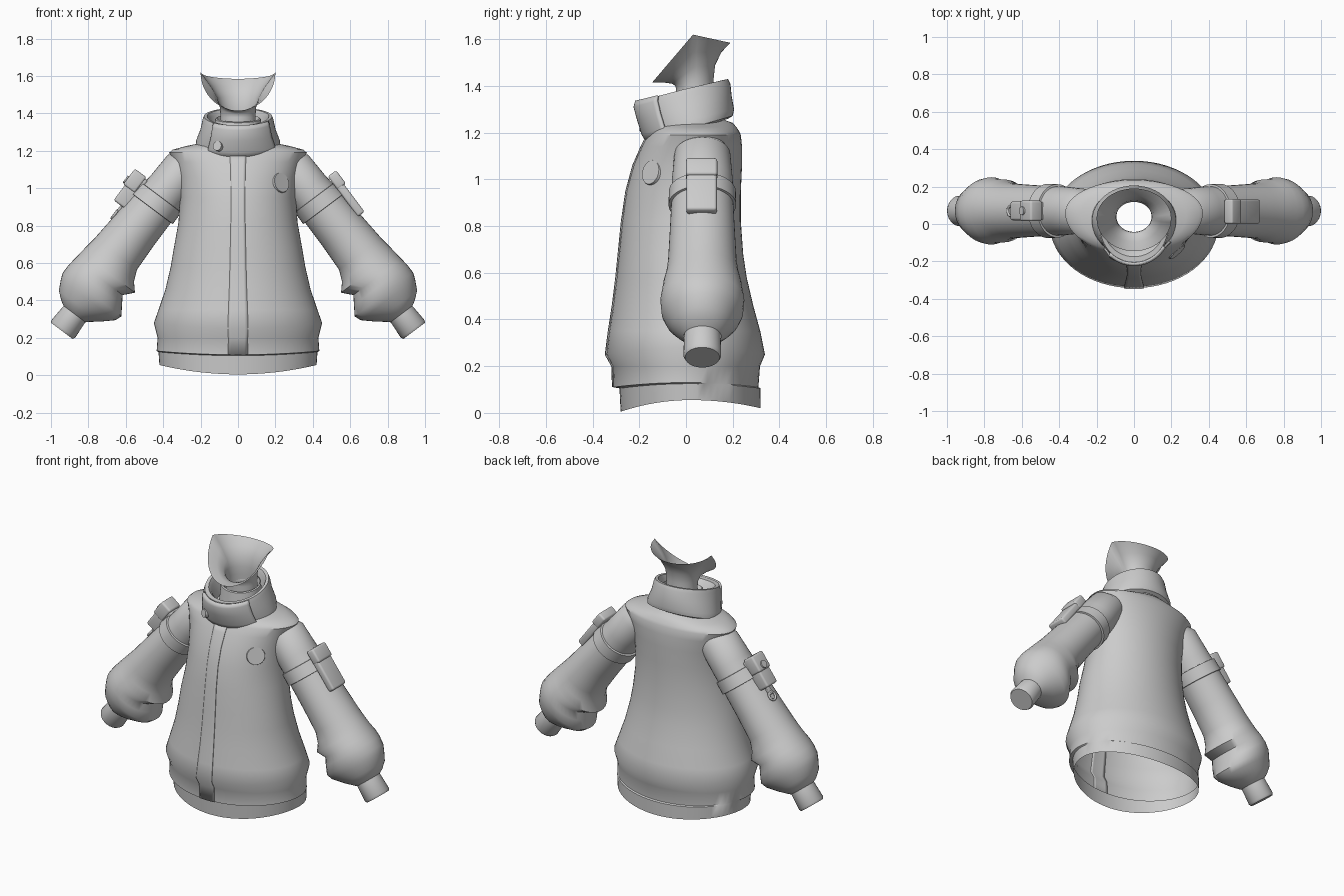
import bpy, bmesh, math
from mathutils import Matrix, Vector

if "Cube" in bpy.data.objects:
    bpy.data.objects.remove(bpy.data.objects["Cube"])

grey = bpy.data.materials.new("plain_grey")
grey.use_nodes = True
COLOUR = (0.6, 0.6, 0.6, 1)
grey.diffuse_color = COLOUR
grey.node_tree.nodes["Principled BSDF"].inputs["Base Color"].default_value = COLOUR

FRONT = -math.pi / 2


def finish(name, bm, angle=40):
    bmesh.ops.recalc_face_normals(bm, faces=bm.faces)
    mesh = bpy.data.meshes.new(name)
    bm.to_mesh(mesh)
    bm.free()
    mesh.materials.append(grey)
    mesh.polygons.foreach_set("use_smooth", [True] * len(mesh.polygons))
    mesh.set_sharp_from_angle(angle=math.radians(angle))
    obj = bpy.data.objects.new(name, mesh)
    bpy.context.collection.objects.link(obj)
    return obj


def ring(rx, yf, yb, z, zf=0, zb=0, cx=0, cy=None):
    """Oval section: half width, front y, back y, side height, front/back height change."""
    return rx, yf, yb, z, zf, zb, cx, (yf + yb) / 2 if cy is None else cy


def loft(name, rings, matrix=Matrix(), start=0, sweep=math.tau, steps=48,
         grow=0, power=1, cap=False, angle=40):
    bm = bmesh.new()
    closed = sweep >= math.tau
    count = steps if closed else steps + 1
    rows = []
    for rx, yf, yb, z, zf, zb, cx, cy in rings:
        row = []
        for i in range(count):
            a = start + sweep * i / steps
            c, s = math.cos(a), math.sin(a)
            ry = (yb - cy if s > 0 else cy - yf) + grow
            lift = (zb if s > 0 else zf) * abs(s) ** power
            p = Vector((cx + (rx + grow) * c, cy + ry * s, z + lift))
            row.append(bm.verts.new(matrix @ p))
        rows.append(row)
    for low, high in zip(rows, rows[1:]):
        for i in range(steps):
            j = (i + 1) % count
            bm.faces.new((low[i], low[j], high[j], high[i]))
    if cap:
        bm.faces.new(rows[-1])
    return finish(name, bm, angle)


def solidify(obj, thickness):
    mod = obj.modifiers.new("thickness", "SOLIDIFY")
    mod.thickness = thickness
    mod.offset = 0


def box(name, matrix, low, high, bevel=0.012):
    low, high = Vector(low), Vector(high)
    bm = bmesh.new()
    shape = Matrix.Translation((low + high) / 2) @ Matrix.Diagonal((*(high - low), 1))
    bmesh.ops.create_cube(bm, size=1, matrix=shape)
    bmesh.ops.bevel(bm, geom=bm.edges[:], offset=bevel, segments=3, profile=0.5,
                    affect="EDGES")
    bm.transform(matrix)
    return finish(name, bm)


def disc(name, centre, normal, radius, depth, matrix=Matrix()):
    bm = bmesh.new()
    turn = Vector(normal).to_track_quat("Z", "Y").to_matrix().to_4x4()
    bmesh.ops.create_cone(bm, cap_ends=True, segments=28, radius1=radius,
                          radius2=radius * 0.93, depth=depth,
                          matrix=matrix @ Matrix.Translation(centre) @ turn)
    return finish(name, bm)


# Jacket body, open at the bottom, with a stepped hem band
hem = [
    ring(0.42, -0.28, 0.32, 0.055, -0.05, -0.035),
    ring(0.425, -0.285, 0.32, 0.125, -0.02, -0.02),
]
body = [
    ring(0.435, -0.312, 0.31, 0.13, -0.02, -0.02),
    ring(0.43, -0.315, 0.317, 0.2),
    ring(0.45, -0.343, 0.338, 0.28, -0.03, -0.03),
    ring(0.425, -0.33, 0.318, 0.35),
    ring(0.388, -0.313, 0.288, 0.46),
    ring(0.36, -0.298, 0.26, 0.58),
    ring(0.343, -0.288, 0.245, 0.68),
    ring(0.318, -0.274, 0.235, 0.82, cy=0.0),
    ring(0.31, -0.255, 0.235, 0.95, cy=0.02),
    ring(0.322, -0.225, 0.24, 1.06, cy=0.04),
    ring(0.345, -0.19, 0.24, 1.14, cy=0.055),
    ring(0.368, -0.165, 0.235, 1.19, cy=0.06),
    ring(0.35, -0.155, 0.228, 1.206, cy=0.06),
    ring(0.28, -0.145, 0.215, 1.225, cy=0.05),
    ring(0.2, -0.12, 0.2, 1.242),
    ring(0.12, -0.06, 0.15, 1.26),
]
loft("jacket_body", hem + body, steps=64, power=2)

# Narrow closing strip down the front
strip = loft("front_placket", body[:12], start=FRONT - 0.12, sweep=0.24, steps=6,
             grow=0.002, power=2)
solidify(strip, 0.006)

# Tilted collar with thickness, and its overlapping front flap
collar = [
    ring(0.2, -0.12, 0.18, 1.21, -0.04, 0.05),
    ring(0.226, -0.155, 0.2, 1.222, -0.07, 0.05),
    ring(0.224, -0.178, 0.206, 1.255, -0.06, 0.045),
    ring(0.202, -0.197, 0.196, 1.31, -0.055, 0.045),
    ring(0.19, -0.212, 0.19, 1.365, -0.055, 0.045),
    ring(0.182, -0.205, 0.18, 1.385, -0.05, 0.045),
    ring(0.165, -0.175, 0.16, 1.386, -0.05, 0.04),
    ring(0.155, -0.15, 0.15, 1.365, -0.05, 0.04),
    ring(0.14, -0.1, 0.14, 1.25),
]
loft("collar", collar)
flap = loft("collar_flap", collar[1:6], start=FRONT - 0.75, sweep=1.75, steps=20, grow=0.006)
solidify(flap, 0.014)
disc("collar_button", (-0.105, -0.175, 1.225), (-0.45, -0.88, 0.15), 0.027, 0.03)

# Inner shirt collar and neck, flaring into the open jaw edge
loft("inner_collar", [
    ring(0.13, -0.085, 0.14, 1.25),
    ring(0.122, -0.075, 0.135, 1.37, -0.02, 0.02),
    ring(0.115, -0.068, 0.128, 1.375, -0.02, 0.02),
    ring(0.1, -0.05, 0.12, 1.34),
])
loft("neck", [
    ring(0.1, -0.05, 0.13, 1.25),
    ring(0.094, -0.042, 0.12, 1.38),
    ring(0.096, -0.045, 0.118, 1.43, -0.03, 0.0),
    ring(0.108, -0.06, 0.125, 1.48, -0.07, 0.01),
    ring(0.145, -0.095, 0.152, 1.545, -0.13, 0.0),
    ring(0.2, -0.145, 0.19, 1.62, -0.205, -0.035, cy=0.03),
], angle=60)

# Chest badge
disc("chest_badge", (0.23, -0.148, 1.03), (0.66, -0.72, 0.2), 0.056, 0.012)

# Arm frame: x points out of the sleeve, y to the back, z down the arm
arm = Matrix(((0.8, 0, 0.6, 0.37), (0, 1, 0, 0.07), (0.6, 0, -0.8, 1.0), (0, 0, 0, 1)))
MIRROR = Matrix.Diagonal((-1, 1, 1, 1))


def section(s, inner, outer, depth):
    return ring((outer - inner) / 2, -depth, depth, s, cx=(inner + outer) / 2)


sleeve = [
    section(-0.2, -0.1, 0.06, 0.09),
    section(-0.14, -0.12, 0.112, 0.12),
    section(0.0, -0.12, 0.118, 0.13),
    section(0.14, -0.12, 0.133, 0.133),
    section(0.3, -0.12, 0.145, 0.14),
    section(0.45, -0.125, 0.157, 0.147),
    section(0.51, -0.15, 0.165, 0.155),
    section(0.555, -0.19, 0.171, 0.168),
    section(0.605, -0.145, 0.177, 0.172),
    section(0.65, -0.175, 0.182, 0.18),
    section(0.7, -0.208, 0.183, 0.175),
    section(0.735, -0.195, 0.17, 0.16),
    section(0.79, -0.135, 0.142, 0.13),
    section(0.825, -0.09, 0.1, 0.1),
    section(0.84, -0.074, 0.074, 0.08),
]
cuff = [
    section(0.83, -0.072, 0.072, 0.078),
    section(0.94, -0.079, 0.079, 0.081),
    section(0.953, -0.072, 0.072, 0.074),
]
strap = [
    section(0.062, -0.118, 0.12, 0.13),
    section(0.064, -0.131, 0.134, 0.143),
    section(0.14, -0.132, 0.142, 0.145),
    section(0.142, -0.118, 0.128, 0.13),
]
for side, frame in (("left", arm), ("right", MIRROR @ arm)):
    loft(side + "_sleeve", sleeve, frame, steps=40, angle=50)
    loft(side + "_cuff", cuff, frame, steps=32, cap=True)
    loft(side + "_arm_strap", strap, frame, steps=40)

# Flat pouch on the left arm
box("left_pouch", arm, (0.125, -0.068, 0.03), (0.17, 0.062, 0.285))
box("left_pouch_flap", arm, (0.125, -0.07, 0.016), (0.181, 0.064, 0.105))

# Deeper pouch on the right arm, with flap, button, hanging tab and ring
right_arm = MIRROR @ arm
box("right_pouch", right_arm, (0.112, -0.05, 0.035), (0.198, 0.05, 0.228))
box("right_pouch_flap", right_arm, (0.13, -0.055, 0.025), (0.208, 0.055, 0.13))
disc("right_pouch_button", (0.209, 0, 0.1), (1, 0, 0), 0.024, 0.014, right_arm)
box("right_tab", right_arm, (0.138, -0.018, 0.19), (0.152, 0.018, 0.275), 0.004)
bpy.ops.mesh.primitive_torus_add(major_segments=24, minor_segments=8,
                                 major_radius=0.026, minor_radius=0.007)
loop = bpy.context.object
loop.name = "right_tab_ring"
loop.data.transform(right_arm @ Matrix.Translation((0.148, 0, 0.285))
                    @ Matrix.Rotation(math.pi / 2, 4, "Y"))
loop.data.flip_normals()
loop.data.materials.append(grey)
bpy.ops.object.shade_smooth()
